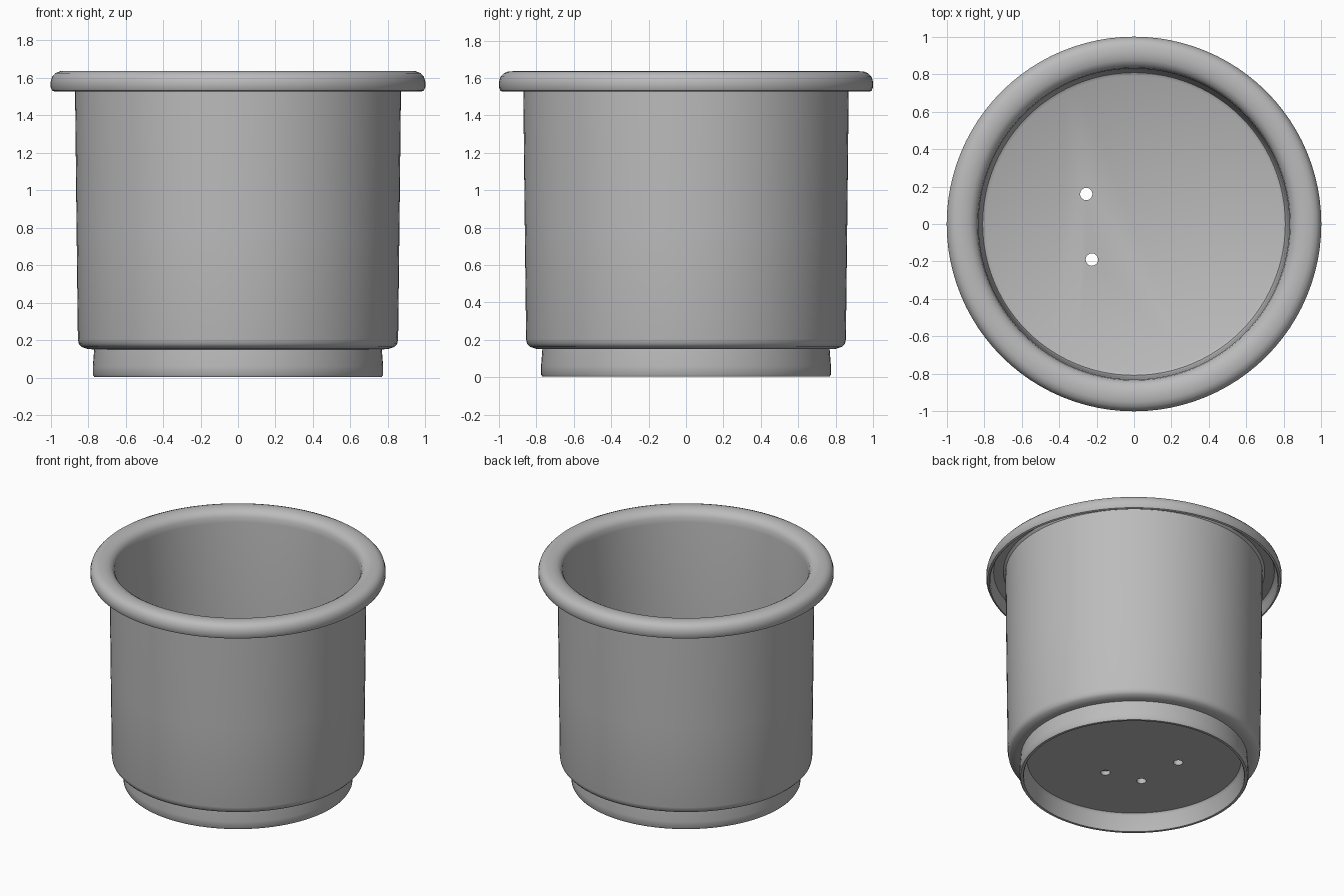
import bpy, bmesh, math

if "Cube" in bpy.data.objects:
    bpy.data.objects.remove(bpy.data.objects["Cube"])

SEGMENTS = 96

grey = bpy.data.materials.new("plain grey")
grey.diffuse_color = (0.5, 0.5, 0.5, 1.0)
grey.use_nodes = True
grey.node_tree.nodes["Principled BSDF"].inputs["Base Color"].default_value = grey.diffuse_color

# Cross-section (radius, height): underside, foot ring, body, hollow lip, inside, floor
profile = [
    # recessed underside and foot ring
    (0.0, 0.135), (0.725, 0.135), (0.738, 0.12), (0.745, 0.012), (0.75, 0.004),
    (0.768, 0.004), (0.775, 0.015), (0.775, 0.06), (0.768, 0.15),
    # rounded shoulder and tapered outer wall
    (0.80, 0.152), (0.835, 0.163), (0.85, 0.18), (0.855, 0.205), (0.862, 0.80), (0.87, 1.53),
    # hollow underside of the lip
    (0.87, 1.59), (0.885, 1.605), (0.95, 1.60), (0.968, 1.58), (0.972, 1.535),
    # rolled outer lip
    (0.98, 1.527), (0.992, 1.532), (1.0, 1.55), (1.0, 1.58), (0.992, 1.607),
    (0.975, 1.625), (0.95, 1.635), (0.91, 1.637), (0.875, 1.63), (0.85, 1.615),
    (0.835, 1.59), (0.83, 1.55),
    # inner wall and floor
    (0.822, 0.80), (0.815, 0.22), (0.808, 0.20), (0.79, 0.19), (0.0, 0.19),
]


def lathe(name, points):
    """Revolve a cross-section that starts and ends on the z axis."""
    bm = bmesh.new()
    rings = []
    for r, z in points:
        if r == 0:
            rings.append([bm.verts.new((0, 0, z))] * SEGMENTS)
        else:
            angles = [2 * math.pi * i / SEGMENTS for i in range(SEGMENTS)]
            rings.append([bm.verts.new((r * math.cos(a), r * math.sin(a), z)) for a in angles])
    # caps on the axis are single flat discs
    for ring, pole in ((rings[1], rings[0][0]), (rings[-2], rings[-1][0])):
        bm.faces.new(ring)
        bm.verts.remove(pole)
    for low, high in zip(rings[1:-2], rings[2:-1]):
        for i in range(SEGMENTS):
            j = (i + 1) % SEGMENTS
            bm.faces.new((low[i], low[j], high[j], high[i]))
    bmesh.ops.recalc_face_normals(bm, faces=bm.faces)
    mesh = bpy.data.meshes.new(name)
    bm.to_mesh(mesh)
    bm.free()
    obj = bpy.data.objects.new(name, mesh)
    bpy.context.collection.objects.link(obj)
    mesh.materials.append(grey)
    return obj


def drill(target, x, y, z_low, z_high, radius):
    """Cut a round vertical hole into the target."""
    bpy.ops.mesh.primitive_cylinder_add(vertices=20, radius=radius, depth=z_high - z_low,
                                        location=(x, y, (z_low + z_high) / 2))
    cutter = bpy.context.object
    cutter.name = "hole_cutter"
    cutter.hide_render = True
    cutter.data.materials.append(grey)
    mod = target.modifiers.new("hole", "BOOLEAN")
    mod.operation = "DIFFERENCE"
    mod.solver = "EXACT"
    mod.object = cutter
    bpy.context.view_layer.objects.active = target
    bpy.ops.object.modifier_apply(modifier=mod.name)
    bpy.data.objects.remove(cutter, do_unlink=True)


cup = lathe("cup_holder", profile)

# Two drain holes through the floor and one blind dimple underneath
drill(cup, -0.255, 0.16, 0.05, 0.3, 0.033)
drill(cup, -0.225, -0.19, 0.05, 0.3, 0.033)
drill(cup, 0.035, -0.26, 0.05, 0.165, 0.033)

bpy.ops.object.select_all(action="DESELECT")
cup.select_set(True)
bpy.context.view_layer.objects.active = cup
bpy.ops.object.shade_smooth_by_angle(angle=math.radians(40))
